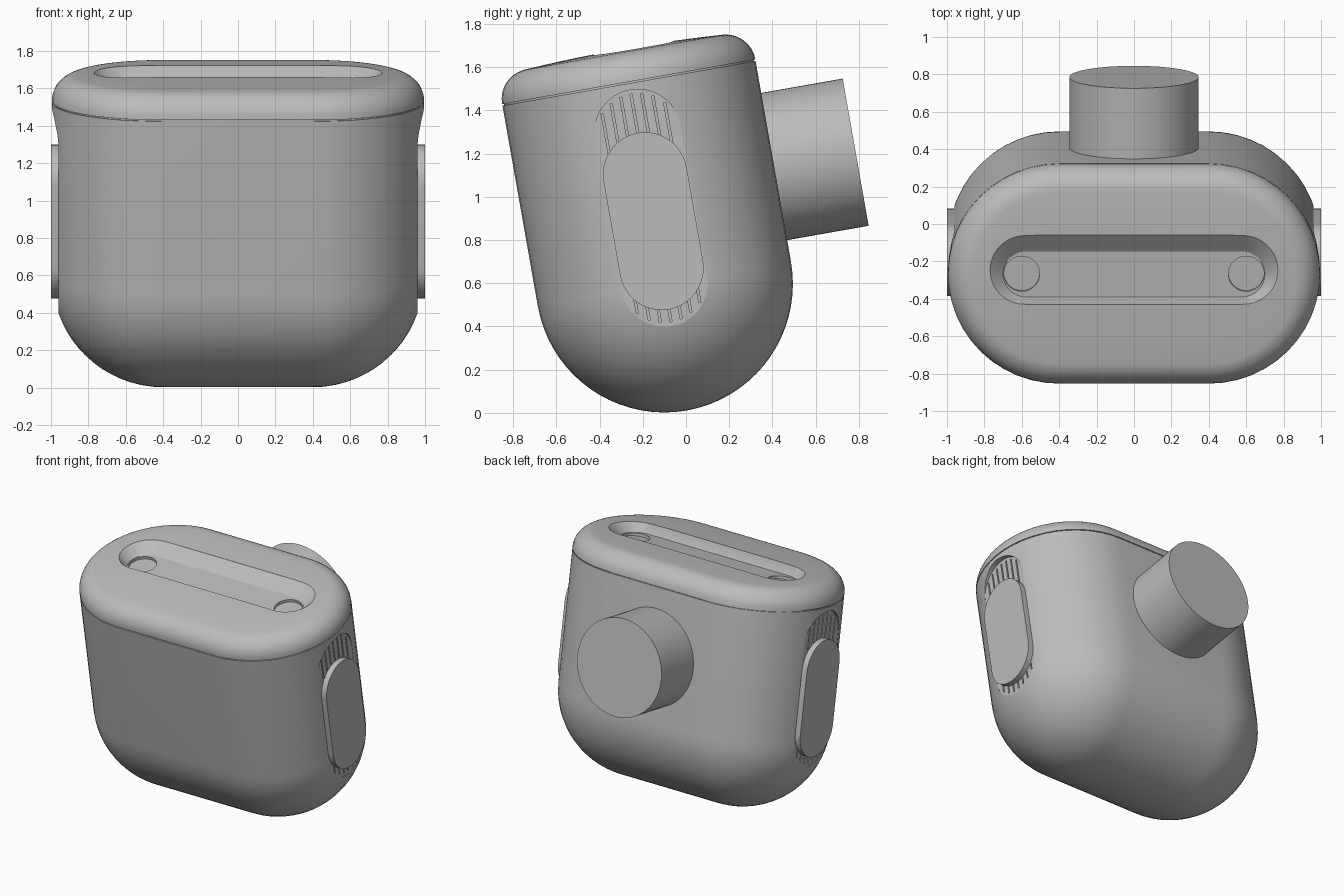
import bpy, bmesh, math
from mathutils import Matrix

if "Cube" in bpy.data.objects:
    bpy.data.objects.remove(bpy.data.objects["Cube"], do_unlink=True)

# One flat grey for everything
grey = bpy.data.materials.new("plain grey")
grey.use_nodes = True
COL = (0.5, 0.5, 0.5, 1)
grey.diffuse_color = COL
grey.node_tree.nodes["Principled BSDF"].inputs["Base Color"].default_value = COL

# Whole model leans back ten degrees about the centre of its rounded base
LEAN = Matrix.Translation((0, -0.1, 0.597)) @ Matrix.Rotation(math.radians(10), 4, 'X')
R, HALF = 0.595, 0.4          # depth radius and half of the straight run


def stadium(half, r, cy, z, n=24):
    """Outline of a rounded slot lying along x."""
    pts = []
    for side in (1, -1):
        for i in range(n + 1):
            a = -math.pi / 2 + math.pi * i / n
            pts.append((side * (half + r * math.cos(a)), cy + side * r * math.sin(a), z))
    return pts


def finish(name, bm, matrix):
    bmesh.ops.remove_doubles(bm, verts=bm.verts, dist=1e-5)
    bmesh.ops.recalc_face_normals(bm, faces=bm.faces)
    mesh = bpy.data.meshes.new(name)
    bm.to_mesh(mesh)
    bm.free()
    mesh.materials.append(grey)
    ob = bpy.data.objects.new(name, mesh)
    bpy.context.collection.objects.link(ob)
    ob.matrix_world = LEAN @ matrix
    return ob


def loft(name, rings, matrix=Matrix()):
    """Skin a stack of (half, radius, centre y, height) slot outlines."""
    bm = bmesh.new()
    rows = [[bm.verts.new(p) for p in stadium(*ring)] for ring in rings]
    n = len(rows[0])
    for a, b in zip(rows, rows[1:]):
        for i in range(n):
            j = (i + 1) % n
            bm.faces.new((a[i], a[j], b[j], b[i]))
    bm.faces.new(rows[0][::-1])
    bm.faces.new(rows[-1])
    return finish(name, bm, matrix)


def cylinder(name, r, depth, matrix):
    bm = bmesh.new()
    bmesh.ops.create_cone(bm, cap_ends=True, segments=64, radius1=r, radius2=r, depth=depth)
    return finish(name, bm, matrix)


def cut(target, cutter):
    cutter.hide_render = True
    mod = target.modifiers.new("cut", 'BOOLEAN')
    mod.operation, mod.solver, mod.object = 'DIFFERENCE', 'EXACT', cutter
    bpy.context.view_layer.objects.active = target
    bpy.ops.object.modifier_apply(modifier=mod.name)
    bpy.data.objects.remove(cutter, do_unlink=True)


def smooth(ob, angle):
    bpy.ops.object.select_all(action='DESELECT')
    ob.select_set(True)
    bpy.context.view_layer.objects.active = ob
    bpy.ops.object.shade_smooth_by_angle(angle=math.radians(angle))


# Body: capsule base, straight wall, seam groove, rounded and slightly crowned lid
rings = []
for i in range(19):
    t = math.radians(89 - i * 89 / 18)
    rings.append((HALF, R * math.cos(t), 0, -R * math.sin(t)))
rings += [(HALF, R, 0, 0.943), (HALF, R - 0.008, 0, 0.943),
          (HALF, R - 0.008, 0, 0.95), (HALF, R, 0, 0.95)]
for i in range(1, 11):
    t = math.radians(i * 8.6)
    rings.append((HALF, R - 0.14 * (1 - math.cos(t)), 0, 0.953 + 0.137 * math.sin(t)))
for r in (0.38, 0.3, 0.2, 0.1, 0.02):
    rings.append((HALF, r, 0, 1.09 + 0.015 * (1 - (r / 0.455) ** 2)))
body = loft("body", rings)

# Long sunken slot in the lid, with two round dimples in its floor
cut(body, loft("slot_cutter", [(0.576, 0.124, 0.012, 1.035),
                               (0.5875, 0.1875, 0.0475, 1.1),
                               (0.5875, 0.1875, 0.0475, 1.2)]))
for s in (-1, 1):
    cut(body, cylinder("dimple_cutter", 0.095, 0.06,
                       Matrix.Translation((s * 0.6, 0.014, 1.045))))

# Side recesses with thin vent grooves and a flat panel on each side
for s, side in ((1, "left"), (-1, "right")):
    turn = Matrix.Rotation(math.radians(90 * s), 4, 'Y')
    place = Matrix.Translation((0, 0, 0.357)) @ turn
    cut(body, loft("recess_cutter", [(0.355, 0.2, 0, 0.958), (0.355, 0.2, 0, 1.1)], place))
    bm = bmesh.new()
    for i in range(-3, 4):
        y = i * 0.049
        length = 2 * (0.335 + math.sqrt(0.2 ** 2 - y * y))
        bmesh.ops.create_cube(bm, size=1, matrix=Matrix.Translation((s * 0.98, y, 0.357))
                              @ Matrix.Diagonal((0.09, 0.01, length, 1)))
    cut(body, finish("vent_cutter", bm, Matrix()))
    loft(side + "_panel", [(0.22, 0.195, 0, 0.92), (0.22, 0.195, 0, 0.999)],
         Matrix.Translation((0, 0, 0.295)) @ turn)

# Round peg on the back
peg = cylinder("back_peg", 0.346, 0.52,
               Matrix.Translation((0, 0.718, 0.447)) @ Matrix.Rotation(math.pi / 2, 4, 'X'))

for ob in (body, peg, bpy.data.objects["left_panel"], bpy.data.objects["right_panel"]):
    smooth(ob, 30)
